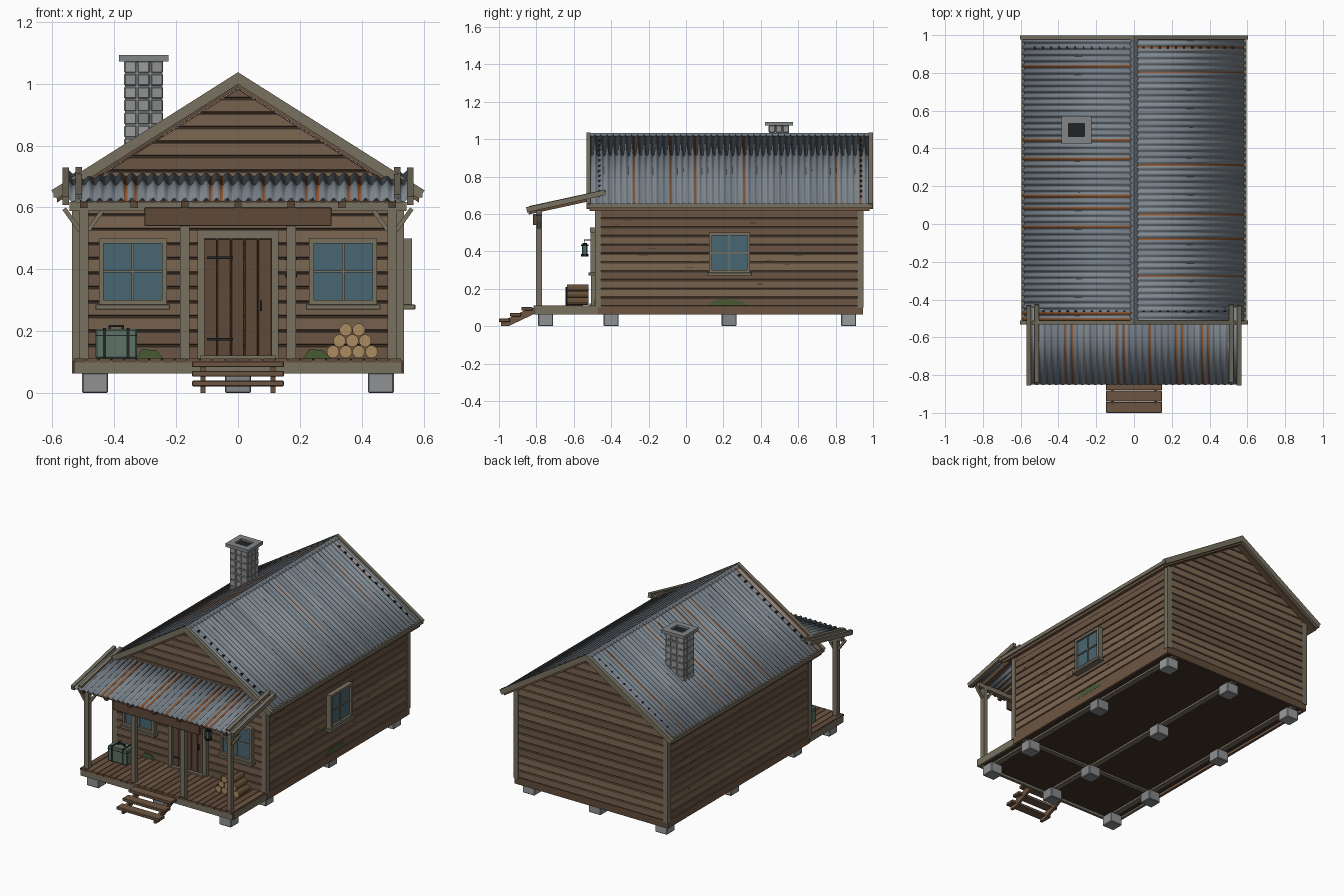
import bpy, bmesh, math, random
from mathutils import Vector

if "Cube" in bpy.data.objects:
    bpy.data.objects.remove(bpy.data.objects["Cube"])
random.seed(4)


def col(name, h):
    m = bpy.data.materials.new(name)
    m.diffuse_color = [(int(h[i:i + 2], 16) / 255) ** 2.2 for i in (0, 2, 4)] + [1]
    m.use_nodes = True
    m.node_tree.nodes["Principled BSDF"].inputs["Base Color"].default_value = m.diffuse_color
    return m


WALL = [col("wall_a", "75604e"), col("wall_b", "6b5747"), col("wall_c", "7d6753")]
DECK = [col("deck_a", "6d5644"), col("deck_b", "614c3c")]
TRIM, DARK, DOOR = col("trim", "777060"), col("iron", "26282a"), col("door", "5f4a3b")
METAL = [col("metal_a", "7d868d"), col("metal_b", "747d85"), col("rust", "8a5634")]
STONE = [col("stone_a", "8f9091"), col("stone_b", "828486"), col("stone_c", "9a9b9b")]
GLASS, GREEN, CHEST = col("glass", "4a6672"), col("moss", "4a5a38"), col("chest", "5d7264")
BARK, END, LAMP = col("bark", "66503a"), col("cut_wood", "a98a5f"), col("lamp", "5f8a8a")
UNDER = col("underfloor", "43362b")


def solid(pts, axis, lo, hi):
    """Prism: 2D profile pushed along an axis."""
    place = {'x': lambda p, t: (t, p[0], p[1]), 'y': lambda p, t: (p[0], t, p[1]),
             'z': lambda p, t: (p[0], p[1], t)}[axis]
    return [place(p, lo) for p in pts], [place(p, hi) for p in pts]


def box(x0, x1, y0, y1, z0, z1):
    return solid([(x0, y0), (x1, y0), (x1, y1), (x0, y1)], 'z', z0, z1)


def board(p, q, t):
    """2D strip from p to q with thickness t."""
    p, q = Vector(p), Vector(q)
    d = (q - p).normalized()
    n = Vector((d.y, -d.x)) * t
    return [p, q, q + n, p + n]


def ngon(cx, cy, r, n=12):
    return [(cx + r * math.cos(2 * math.pi * (i + .5) / n), cy + r * math.sin(2 * math.pi * (i + .5) / n)) for i in range(n)]


def part(name, mats, solids, bevel=0, caps=None):
    mats = mats if isinstance(mats, list) else [mats]
    bm = bmesh.new()
    for a, b in solids:
        k = random.randrange(len(mats)) if caps is None else 0
        va, vb = [bm.verts.new(v) for v in a], [bm.verts.new(v) for v in b]
        n = len(va)
        ends = [bm.faces.new(va), bm.faces.new(vb)]
        sides = [bm.faces.new((va[i], va[(i + 1) % n], vb[(i + 1) % n], vb[i])) for i in range(n)]
        for f in ends + sides:
            f.material_index = k
        if caps:
            for f in ends:
                f.material_index = 1
    bmesh.ops.recalc_face_normals(bm, faces=bm.faces)
    return finish(name, bm, mats, bevel)


def finish(name, bm, mats, bevel=0):
    me = bpy.data.meshes.new(name)
    bm.to_mesh(me)
    bm.free()
    ob = bpy.data.objects.new(name, me)
    bpy.context.collection.objects.link(ob)
    for m in mats:
        me.materials.append(m)
    if bevel:
        b = ob.modifiers.new("bevel", 'BEVEL')
        b.width, b.segments = bevel, 1
    return ob


def corrugated(name, top, low, u, length, waves, amp=.006):
    top, low, u = Vector(top), Vector(low), Vector(u)
    n = (low - top).cross(u).normalized()
    bm, prev, S = bmesh.new(), None, 8
    for i in range(waves * S + 1):
        off = u * (length * i / (waves * S)) + n * amp * math.cos(2 * math.pi * i / S)
        cur = [bm.verts.new(top + off), bm.verts.new(low + off)]
        if i % S == 1:
            shade = random.choice([0, 0, 1, 1])
            rust = random.random() < .22
        if prev:
            f = bm.faces.new((prev[0], prev[1], cur[1], cur[0]))
            f.material_index = 2 if i > 1 and rust and 3 <= i % S <= 5 else (shade if i > 1 else 0)
        prev = cur
    ob = finish(name, bm, METAL)
    s = ob.modifiers.new("thickness", 'SOLIDIFY')
    s.thickness, s.offset = .004, 0
    bpy.ops.object.select_all(action='DESELECT')
    ob.select_set(True)
    bpy.context.view_layer.objects.active = ob
    bpy.ops.object.shade_smooth_by_angle(angle=math.radians(50))


W, Y0, Y1, S = .522, -.472, .937, .633      # wall half width, wall ends, roof slope
SIDES = (-1, 1)


def half(z):                                 # gable half width at height z
    return max(.004, min(W, (.985 - z) / S))


# piers, floor frame, underside
part("piers", STONE, [box(x - .042, x + .042, y - .04, y + .04, 0, .066)
     for x in (-.462, 0, .462) for y in (-.75, -.4, .23, .87)], .004)
part("floor_slab", UNDER, [box(-.515, .515, -.79, .93, .075, .1)])
part("floor_beams", TRIM, [box(x - .018, x + .018, -.79, .93, .063, .08) for x in (-.46, 0, .46)]
     + [box(-.52, .52, -.42, -.39, .064, .08)])
part("floor_skirt", DECK, [box(s * .528 - .008, s * .528 + .008, -.47, .945, .063, .108) for s in SIDES]
     + [box(-.53, .53, .93, .946, .063, .108)])
part("porch_skirt", TRIM, [box(-.53, .53, -.812, -.795, .063, .105)]
     + [box(s * .523 - .008, s * .523 + .008, -.8, -.46, .063, .105) for s in SIDES])
part("porch_planks", DECK, [box(-.53 + i * .0408, -.493 + i * .0408, -.815, -.46, .099, .112) for i in range(26)])

# walls: core plus horizontal siding
part("wall_core", WALL[1], [solid([(-W, .08), (W, .08), (W, .655), (0, .985), (-W, .655)], 'y', Y0, Y1)])
H = .047
for nm, a, b in (("front_siding", Y0 - .01, Y0 + .01), ("back_siding", Y1 - .01, Y1 + .01)):
    rows = []
    for i in range(19):
        z0 = .108 + i * H
        z1 = min(z0 + H - .003, .982)
        rows.append(solid([(-half(z0), z0), (half(z0), z0), (half(z1), z1), (-half(z1), z1)], 'y', a, b))
    part(nm, WALL, rows, .003)
for s, nm in ((-1, "left_siding"), (1, "right_siding")):
    part(nm, WALL, [box(s * W - .01, s * W + .01, Y0, Y1, .108 + i * H, .105 + (i + 1) * H)
                    for i in range(11)], .003)
part("corner_boards", TRIM, [box(s * .521 - .016, s * .521 + .016, y - .016, y + .016, .1, .655)
     for s in SIDES for y in (-.47, .934)])
cracks = []
for i in range(30):
    y, z, l = random.uniform(-.4, .8), random.uniform(.13, .6), random.uniform(.02, .06)
    x = random.choice(SIDES) * W
    cracks.append(box(x - .0107, x + .0107, y, y + l, z, z + .003))
part("wall_cracks", UNDER, cracks)

# main roof
for s, nm in ((-1, "left"), (1, "right")):
    corrugated(nm + "_roof_sheet", (s * .006, -.52, 1.018), (s * .59, -.52, 1.018 - .584 * S), (0, s * 1, 0) if s > 0 else (0, 1, 0), 1.505, 46)
    part(nm + "_roof_deck", DECK, [solid([(0, 1.006), (s * .585, 1.006 - .585 * S), (s * .585, .986 - .585 * S), (0, .986)], 'y', -.515, .98)])
    rake = [(0, 1.037), (s * .603, 1.037 - .603 * S), (s * .585, .998 - .585 * S), (0, .998)]
    part(nm + "_rake_boards", TRIM, [solid(rake, 'y', y, y + .022) for y in (-.532, .977)])
    part(nm + "_eave_board", TRIM, [box(s * .588 - .008, s * .588 + .008, -.53, .995, .632, .655)])
    part(nm + "_roof_screws", DARK, [box(s * x - .006, s * x + .006, y - .005, y + .005, 1.02 - x * S, 1.031 - x * S)
         for x in [.05 + .043 * i for i in range(12)] for y in (-.462, .935)])
part("ridge_cap", METAL[1], [solid([(-.02, 1.016), (0, 1.033), (.02, 1.016), (0, 1.01)], 'y', -.515, .98)])

# chimney
cx, cy = -.305, .497
stones = []
for r in range(9):
    z = .7 + r * .0418
    for i in range(3):
        for j in range(3):
            if (i, j) != (1, 1):
                x, y = cx - .064 + i * .0427, cy - .056 + j * .0373
                stones.append(box(x + .001, x + .0417, y + .001, y + .0363, z, z + .04))
part("chimney_stones", STONE, stones, .004)
part("chimney_mortar", STONE[1], [box(cx - .061, cx + .061, cy - .053, cy + .053, .7, 1.07)])
part("chimney_cap", STONE[1], [box(cx - .08, cx - .043, cy - .074, cy + .074, 1.072, 1.092),
     box(cx + .043, cx + .08, cy - .074, cy + .074, 1.072, 1.092)]
     + [box(cx - .043, cx + .043, cy + s * .054 - .02, cy + s * .054 + .02, 1.072, 1.092) for s in SIDES])
part("chimney_flue", DARK, [box(cx - .043, cx + .043, cy - .035, cy + .035, 1.06, 1.08)])

# porch roof
corrugated("porch_roof_sheet", (-.55, -.44, .713), (-.55, -.85, .624), (1, 0, 0), 1.1, 32)
rail = board((-.855, .636), (-.435, .729), .028)
part("porch_roof_rails", TRIM, [solid(rail, 'x', s * .557 - .011, s * .557 + .011) for s in SIDES])
batten = board((-.84, .642), (-.43, .731), .014)
part("porch_roof_battens", TRIM, [solid(batten, 'x', s * .515 - .011, s * .515 + .011) for s in SIDES])
rafter = board((-.845, .619), (-.46, .703), .022)
part("porch_rafters", DECK, [solid(rafter, 'x', x - .012, x + .012) for x in (-.498, -.335, -.172, 0, .172, .335, .498)])
part("porch_beam", TRIM, [box(-.545, .545, -.8, -.77, .588, .618)])
part("porch_ledger", TRIM, [box(-.52, .52, -.5, -.475, .655, .685)])

# porch posts and braces
part("porch_posts", TRIM, [box(x - .015, x + .015, -.801, -.77, .108, .6) for x in (-.498, -.172, .172, .498)])
braces = []
for s in SIDES:
    for d in SIDES:
        pts = board((s * .498 + d * .008, .53), (s * .498 + d * .058, .6), .014 * d)
        braces.append(solid(pts, 'y', -.793, -.777))
part("porch_braces", TRIM, braces)
part("sign_board", DOOR, [box(-.302, .302, -.817, -.8, .54, .6)], .002)

# steps
part("step_treads", DECK, [box(-.148, .148, -1 + i * .06, -.942 + i * .06, .022 + i * .031, .04 + i * .031) for i in range(3)], .002)
part("step_stringers", DECK, [solid([(-.99, 0), (-.95, 0), (-.81, .066), (-.81, .098), (-.85, .09), (-.99, .024)], 'x',
     s * .113 - .008, s * .113 + .008) for s in SIDES])

# door
part("door_planks", DOOR, [box(-.11 + i * .044, -.068 + i * .044, -.495, -.47, .12, .498) for i in range(5)], .002)
part("door_frame", TRIM, [box(s * .12 - .011, s * .12 + .011, -.508, -.47, .11, .5) for s in SIDES]
     + [box(-.133, .133, -.512, -.47, .5, .527), box(-.122, .122, -.515, -.47, .108, .121)])
part("door_hardware", DARK, [box(-.1, -.016, -.5, -.49, z - .004, z + .004) for z in (.438, .174)]
     + [box(.071, .077, -.508, -.493, .265, .3)])


# windows: (u along wall, v outward, z) mapped to world boxes
def window(nm, place):
    f = lambda u0, u1, v0, v1, z0, z1: place(u0, u1, v0, v1, z0, z1)
    part(nm + "_glass", GLASS, [f(-.096, .096, 0, .016, .3, .485)])
    part(nm + "_frame", TRIM, [f(s * .102 - .008, s * .102 + .008, 0, .03, .285, .5) for s in SIDES]
         + [f(-.11, .11, 0, .03, .484, .5), f(-.11, .11, 0, .03, .286, .301)]
         + [f(-.004, .004, 0, .022, .3, .485), f(-.096, .096, 0, .022, .389, .397)])
    part(nm + "_sill", TRIM, [f(-.121, .121, 0, .041, .27, .287)], .002)


for s, nm in ((-1, "left_window"), (1, "right_window")):
    window(nm, lambda a, b, v0, v1, z0, z1: box(s * .34 + a, s * .34 + b, Y0 - .008 - v1, Y0 - v0, z0, z1))
window("side_window", lambda a, b, v0, v1, z0, z1: box(W + v0, W + .01 + v1, .232 + a, .232 + b, z0, z1))

# firewood stack
logs = [solid(ngon(.307 + .0208 * r + i * .0415, .1335 + r * .0355, .0205), 'y', -.635, -.52)
        for r, n in enumerate((4, 3, 2)) for i in range(n)]
part("firewood", [BARK, END], logs, 0, True)

# chest with straps and handle
part("chest", CHEST, [box(-.46, -.327, -.64, -.555, .112, .207)], .004)
part("chest_straps", DARK, [box(x - .005, x + .005, -.643, -.552, .112, .21) for x in (-.432, -.355)]
     + [box(-.461, -.326, -.642, -.553, .185, .188)])
part("chest_handle", DARK, [box(-.418, -.369, -.602, -.593, .214, .22)]
     + [box(x - .004, x + .004, -.602, -.593, .205, .216) for x in (-.415, -.372)])

# lantern on bracket
part("lantern_bracket", DARK, [box(.168, .176, -.546, -.478, .458, .464), box(.17, .174, -.543, -.539, .44, .46),
     box(.164, .18, -.49, -.478, .43, .475)])
part("lantern_frame", DARK, [solid(ngon(.172, -.541, r, 8), 'z', a, b) for r, a, b in
     ((.021, .373, .386), (.021, .43, .438), (.012, .438, .446))]
     + [box(.172 + i * .014 - .0015, .172 + i * .014 + .0015, -.541 + j * .014 - .0015, -.541 + j * .014 + .0015, .38, .435)
        for i in SIDES for j in SIDES])
part("lantern_glass", LAMP, [solid(ngon(.172, -.541, .014, 8), 'z', .385, .431)])

# moss patches at the wall base
moss = [solid([(x - .045, .112), (x + .045, .112), (x + .02, .138), (x - .025, .142)], 'y', -.49, -.475) for x in (-.285, .255)]
moss.append(solid([(.11, .11), (.34, .11), (.29, .135), (.2, .15), (.15, .138)], 'x', .525, .5345))
part("moss", GREEN, moss)
